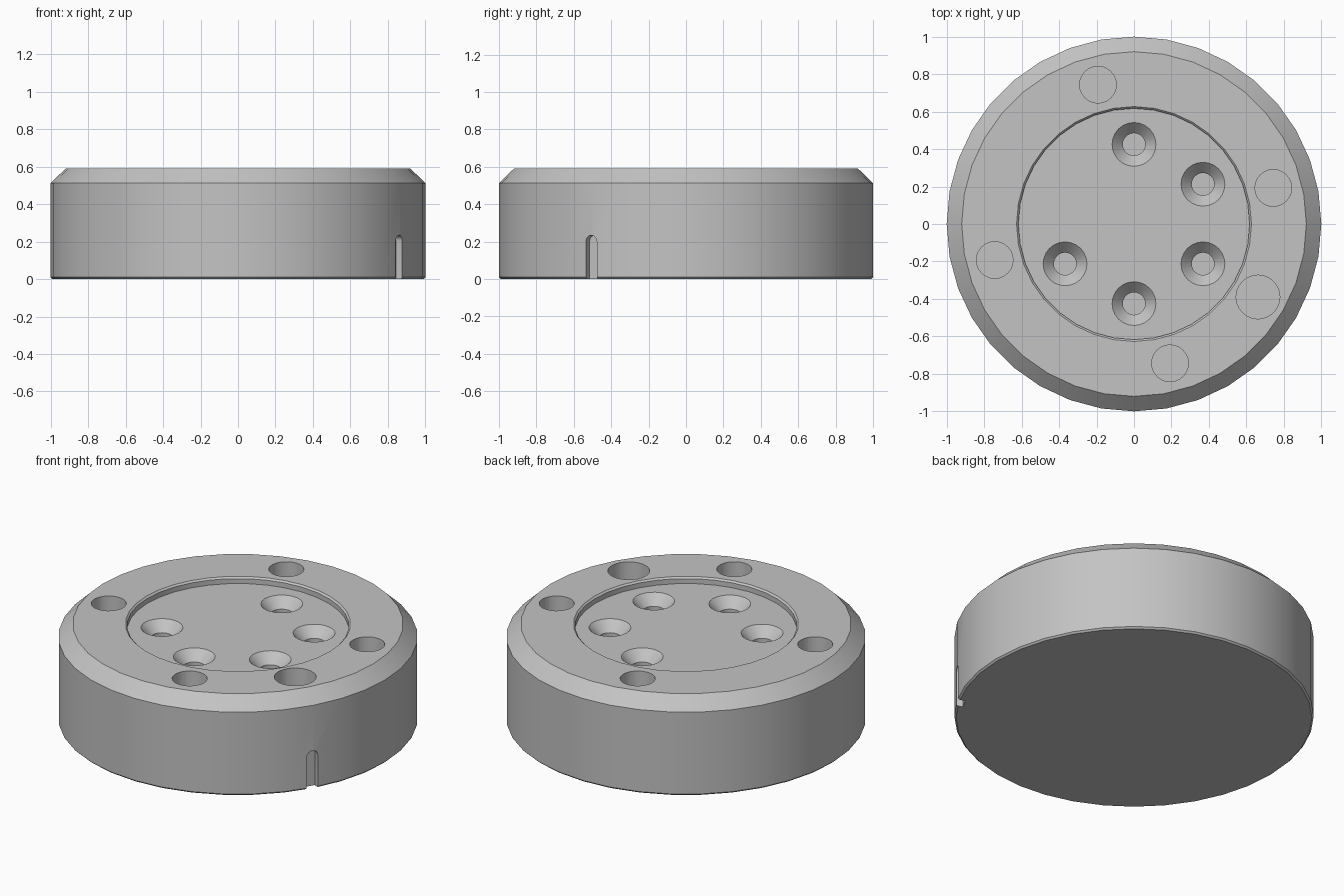
import bpy, bmesh
from math import sin, cos, pi, radians
from mathutils import Matrix

cube = bpy.data.objects.get("Cube")
if cube:
    bpy.data.objects.remove(cube)

grey = bpy.data.materials.new("machined_grey")
grey.use_nodes = True
COLOR = (0.55, 0.55, 0.55, 1)
grey.diffuse_color = COLOR
grey.node_tree.nodes["Principled BSDF"].inputs["Base Color"].default_value = COLOR

TOP, FLOOR = 0.59, 0.55


def lathe(bm, profile, center=(0, 0), sides=24):
    """Closed solid of revolution; profile is (radius, z) from bottom to top."""
    rings = [[bm.verts.new((center[0] + r * cos(2 * pi * i / sides),
                            center[1] + r * sin(2 * pi * i / sides), z))
              for i in range(sides)] for r, z in profile]
    for low, high in zip(rings, rings[1:]):
        for i in range(sides):
            j = (i + 1) % sides
            bm.faces.new((low[i], low[j], high[j], high[i]))
    bm.faces.new(rings[0][::-1])
    bm.faces.new(rings[-1])


def make_object(name, bm):
    bmesh.ops.recalc_face_normals(bm, faces=bm.faces)
    mesh = bpy.data.meshes.new(name)
    bm.to_mesh(mesh)
    bm.free()
    mesh.materials.append(grey)
    obj = bpy.data.objects.new(name, mesh)
    bpy.context.collection.objects.link(obj)
    return obj


def polar(radius, degrees):
    return radius * cos(radians(degrees)), radius * sin(radians(degrees))


# Main disc: chamfered rim and shallow round recess in one profile
bm = bmesh.new()
lathe(bm, [(0.99, 0), (1, 0.01), (1, 0.513), (0.92, TOP), (0.627, TOP),
           (0.617, TOP - 0.01), (0.617, FLOOR)], sides=36)
body = make_object("flange_body", bm)

bm = bmesh.new()
# Countersunk screw holes in the recess
for angle in (90, 30, -30, -90, 210):
    lathe(bm, [(0.06, 0.25), (0.06, FLOOR - 0.06), (0.117, FLOOR), (0.117, FLOOR + 0.02)],
          polar(0.425, angle))

# Plain holes in the outer ring, with one larger locating hole
for angle, radius in [(14.5, 0.098), (104.5, 0.098), (194.5, 0.098), (284.5, 0.098), (-30.5, 0.117)]:
    lathe(bm, [(radius, 0.25), (radius, TOP + 0.1)], polar(0.768, angle))

# Round-topped slot in the side, open at the base
half = 0.034
outline = [(-half, -0.1), (half, -0.1)]
outline += [(half * cos(pi * i / 10), 0.2 + half * sin(pi * i / 10)) for i in range(11)]
turn = Matrix.Rotation(radians(-30.5), 4, 'Z')
inner = [bm.verts.new(turn @ Matrix.Translation((0.958, y, z)).translation) for y, z in outline]
outer = [bm.verts.new(turn @ Matrix.Translation((1.1, y, z)).translation) for y, z in outline]
bm.faces.new(inner[::-1])
bm.faces.new(outer)
for i in range(len(outline)):
    j = (i + 1) % len(outline)
    bm.faces.new((inner[i], inner[j], outer[j], outer[i]))
cutter = make_object("hole_cutter", bm)
cutter.hide_render = True

# Cut the holes and slot, then discard the cutter
cut = body.modifiers.new("holes", 'BOOLEAN')
cut.operation = 'DIFFERENCE'
cut.solver = 'EXACT'
cut.object = cutter
bpy.ops.object.select_all(action='DESELECT')
bpy.context.view_layer.objects.active = body
body.select_set(True)
bpy.ops.object.modifier_apply(modifier=cut.name)
bpy.data.objects.remove(cutter)
bpy.ops.object.shade_smooth_by_angle(angle=radians(30))
